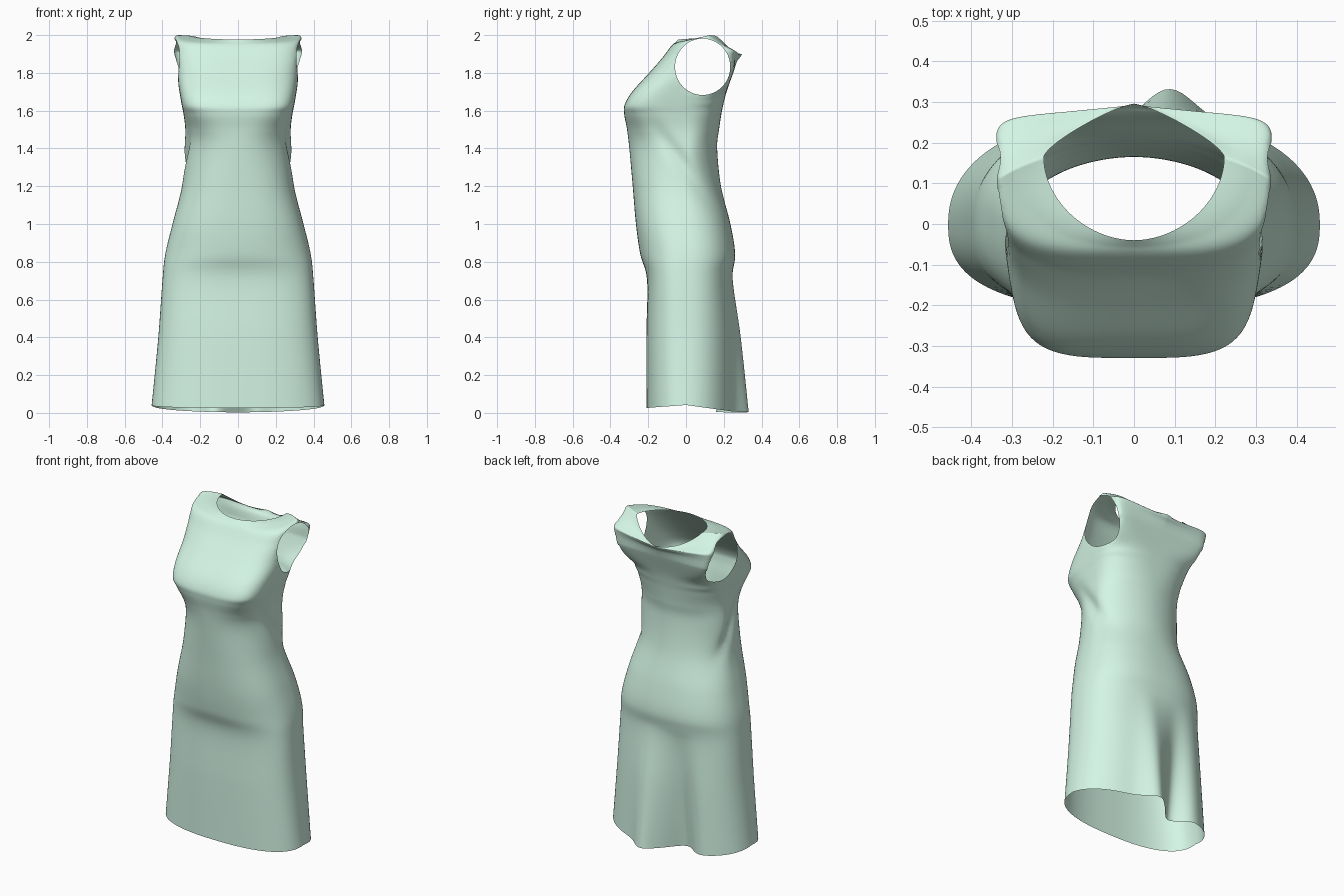
import bpy, bmesh, math

if "Cube" in bpy.data.objects:
    bpy.data.objects.remove(bpy.data.objects["Cube"])

N, STEPS = 192, 8

# Cross-sections from hem to neckline:
# half width, front y, back y, y of widest point, front/back squareness, z at front/side/back
RINGS = [
    (.457, -.210, .270, .00, 2.6, 2.2, .025, .042, .003),
    (.422, -.210, .262, .00, 2.7, 2.3, .40, .40, .40),
    (.400, -.206, .245, .00, 2.8, 2.4, .70, .70, .70),
    (.385, -.242, .260, .00, 2.4, 2.4, .84, .84, .84),
    (.347, -.265, .235, .00, 2.5, 2.3, 1.0, 1.0, 1.0),
    (.297, -.282, .185, -.01, 2.4, 2.0, 1.2, 1.2, 1.2),
    (.283, -.300, .165, .01, 2.2, 1.9, 1.4, 1.4, 1.4),
    (.279, -.312, .175, .00, 2.6, 2.1, 1.5, 1.5, 1.5),
    (.288, -.327, .187, -.02, 3.5, 2.5, 1.58, 1.58, 1.58),
    (.298, -.325, .197, -.03, 4.2, 2.8, 1.63, 1.63, 1.63),
    (.310, -.285, .215, .00, 4.0, 3.6, 1.70, 1.70, 1.70),
    (.325, -.195, .250, .08, 3.6, 9.0, 1.80, 1.80, 1.80),
    (.335, -.125, .270, .10, 3.4, 11., 1.88, 1.90, 1.86),
    (.337, -.080, .286, .11, 3.0, 9.0, 1.94, 1.988, 1.882),
    (.285, -.055, .292, .14, 2.2, 2.6, 1.963, 1.999, 1.892),
    (.222, -.040, .296, .165, 1.9, 1.4, 1.977, 1.992, 1.90),
]
ARM_Y, ARM_Z, ARM_RY, ARM_RZ = .088, 1.832, .146, .149


def blend(i, t):
    """Smooth interpolation of all section values between ring i and i + 1."""
    last = len(RINGS) - 1
    quad = (RINGS[max(i - 1, 0)], RINGS[i], RINGS[i + 1], RINGS[min(i + 2, last)])
    return [b + .5 * t * (c - a + t * (2*a - 5*b + 4*c - d + t * (3*(b - c) + d - a)))
            for a, b, c, d in zip(*quad)]


def bell(v):
    return math.exp(-v * v)


def section_point(p, k):
    w, yf, yb, yc, nf, nb, zf, zs, zb = p
    a = 2 * math.pi * k / N
    c, s = math.cos(a), math.sin(a)
    n = nb if s > 0 else nf
    r = (abs(c) ** n + abs(s) ** n) ** (-1 / n)
    x = w * c * r
    y = yc + s * r * ((yb - yc) if s > 0 else (yc - yf))
    z = zs + ((zb if s > 0 else zf) - zs) * abs(s)
    # hanging fold at the back of the skirt
    if s > 0 and z < .75:
        amount = 1 - z / .75
        y += amount * min(1, s * 2) * (.066 * bell((x - .09) / .08)
                                       - .105 * bell((x + .12) / .09))
    # upper back slopes forward towards the shoulders
    if s > 0 and z > 1.82:
        y -= .022 * s * abs(x) / .25 * min(1, (z - 1.82) / .08)
    # diagonal drape from under the bust to the hip
    groove = bell((y + .14 - (1.5 - z) * .68) / .045) * bell((z - 1.34) / .15)
    x *= 1 - .07 * groove
    return x, y, z


# Dress shell
bm = bmesh.new()
samples = [(i, j / STEPS) for i in range(len(RINGS) - 1) for j in range(STEPS)]
samples.append((len(RINGS) - 2, 1.0))
loops = []
for i, t in samples:
    p = blend(i, t)
    loops.append([bm.verts.new(section_point(p, k)) for k in range(N)])
for lo, hi in zip(loops, loops[1:]):
    for k in range(N):
        m = (k + 1) % N
        bm.faces.new((lo[k], lo[m], hi[m], hi[k]))


# Armholes: open an oval on both sides and round its edge
def oval(v):
    return math.hypot((v.co.y - ARM_Y) / ARM_RY, (v.co.z - ARM_Z) / ARM_RZ)


inside = {v for v in bm.verts if abs(v.co.x) > .23 and oval(v) < 1}
rim = {u for v in inside for f in v.link_faces for u in f.verts} - inside
bmesh.ops.delete(bm, geom=list(inside), context='VERTS')
rim = [v for v in rim if v.is_valid and v.link_faces]
for v in rim:
    f = oval(v)
    v.co.y = ARM_Y + (v.co.y - ARM_Y) / f
    v.co.z = ARM_Z + (v.co.z - ARM_Z) / f
for _ in range(8):
    even = {}
    for v in rim:
        near = [e.other_vert(v).co.x for e in v.link_edges if e.is_boundary]
        even[v] = (v.co.x + sum(near)) / (1 + len(near))
    for v, x in even.items():
        v.co.x = x

mesh = bpy.data.meshes.new("dress")
bm.to_mesh(mesh)
bm.free()
dress = bpy.data.objects.new("dress", mesh)
bpy.context.collection.objects.link(dress)
for poly in mesh.polygons:
    poly.use_smooth = True

# Pale green cloth
cloth = bpy.data.materials.new("pale_green_cloth")
cloth.diffuse_color = (.66, .92, .79, 1)
cloth.use_nodes = True
cloth.node_tree.nodes["Principled BSDF"].inputs["Base Color"].default_value = cloth.diffuse_color
mesh.materials.append(cloth)
